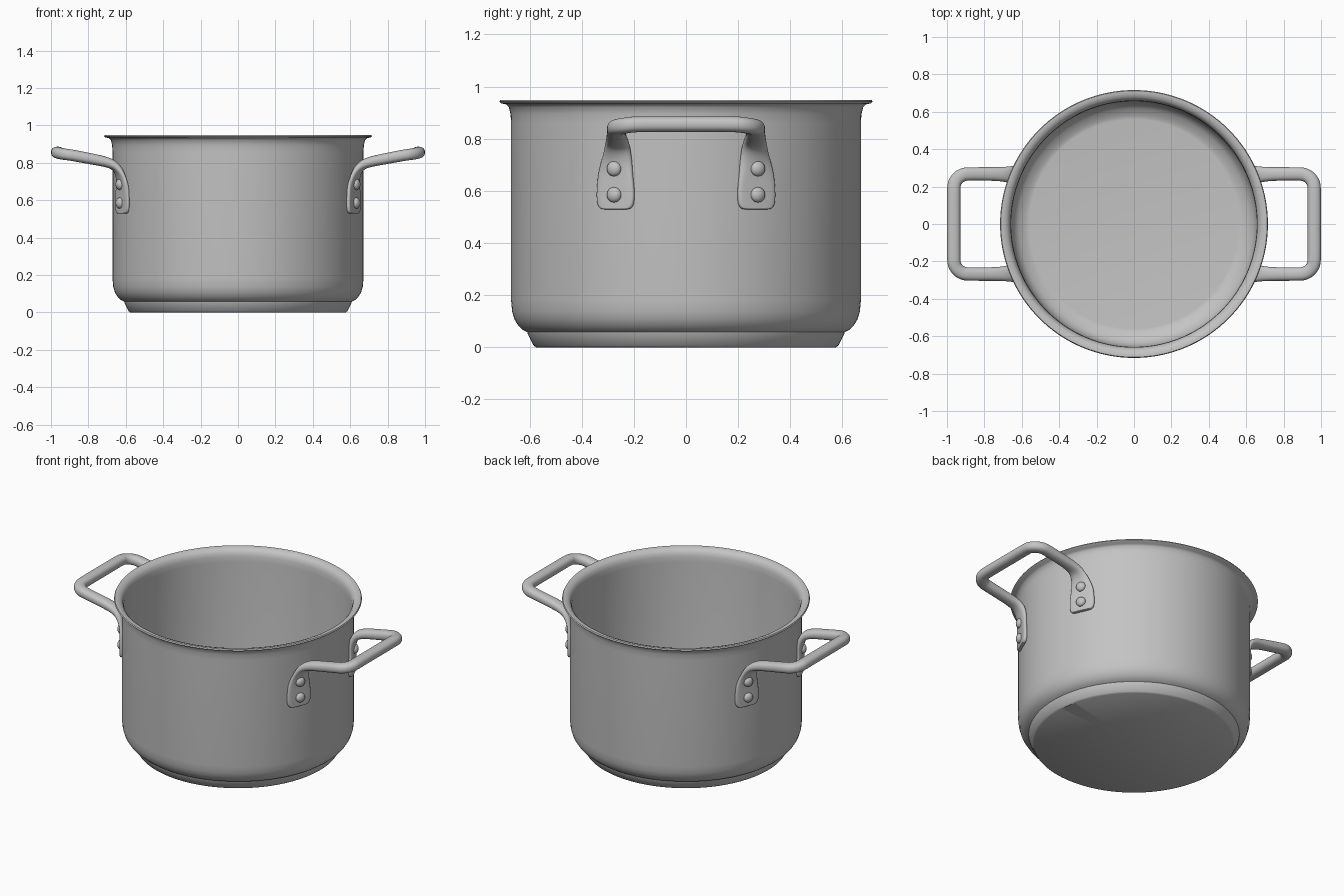
import bpy, bmesh, math
from mathutils import Vector, Matrix

cube = bpy.data.objects.get("Cube")
if cube:
    bpy.data.objects.remove(cube, do_unlink=True)

steel = bpy.data.materials.new("brushed_steel")
steel.use_nodes = True
COLOR = (0.55, 0.55, 0.55, 1)
steel.diffuse_color = COLOR
steel.node_tree.nodes["Principled BSDF"].inputs["Base Color"].default_value = COLOR


def make_object(name, bm):
    bmesh.ops.recalc_face_normals(bm, faces=bm.faces)
    mesh = bpy.data.meshes.new(name)
    bm.to_mesh(mesh)
    bm.free()
    mesh.materials.append(steel)
    obj = bpy.data.objects.new(name, mesh)
    bpy.context.collection.objects.link(obj)
    return obj


def smooth(obj, degrees):
    bpy.ops.object.select_all(action='DESELECT')
    obj.select_set(True)
    bpy.context.view_layer.objects.active = obj
    bpy.ops.object.shade_smooth_by_angle(angle=math.radians(degrees))


def mirror(obj, merge):
    mod = obj.modifiers.new("mirror", 'MIRROR')
    mod.use_axis = (True, True, False)
    mod.use_mirror_merge = merge
    mod.merge_threshold = 0.0005


def lathe(bm, profile, steps):
    """Spin a (radius, height) profile about z."""
    verts = [bm.verts.new((r, 0, z)) for r, z in profile]
    edges = [bm.edges.new(pair) for pair in zip(verts, verts[1:])]
    bmesh.ops.spin(bm, geom=verts + edges, cent=(0, 0, 0), axis=(0, 0, 1),
                   angle=math.tau, steps=steps, use_duplicate=False)
    bmesh.ops.remove_doubles(bm, verts=bm.verts, dist=0.0002)


# Pot: base disc, rounded shoulder, wall, flared lip and inside
outside = [(0, 0), (0.575, 0), (0.585, 0.007), (0.607, 0.05), (0.609, 0.058),
           (0.625, 0.066), (0.643, 0.083), (0.658, 0.107), (0.667, 0.137),
           (0.671, 0.18), (0.671, 0.86), (0.673, 0.895), (0.68, 0.922),
           (0.69, 0.932), (0.71, 0.936), (0.716, 0.942), (0.712, 0.949)]
inside = [(0.698, 0.949), (0.679, 0.942), (0.666, 0.928), (0.659, 0.905),
          (0.657, 0.87), (0.657, 0.18), (0.653, 0.145), (0.64, 0.112),
          (0.617, 0.086), (0.59, 0.074), (0.575, 0.066), (0.56, 0.064), (0, 0.064)]
bm = bmesh.new()
lathe(bm, outside + inside, 128)
pot = make_object("pot_body", bm)
smooth(pot, 35)

# Handle quarter: centre x, y, z, width, thickness, yaw of the cross-section
YAW = 23.8
path = [(0.618, 0.27, z, w, 0.028, YAW) for z, w in
        ((0.528, 0.10), (0.533, 0.132), (0.548, 0.154), (0.58, 0.16),
         (0.62, 0.156), (0.67, 0.144))]
path += [(0.624, 0.264, 0.715, 0.125, 0.034, 20),
         (0.637, 0.262, 0.758, 0.105, 0.044, 14),
         (0.663, 0.264, 0.79, 0.09, 0.053, 7),
         (0.71, 0.267, 0.807, 0.076, 0.058, 0),
         (0.80, 0.268, 0.824, 0.072, 0.06, 0)]
BEND = 0.075
for i in range(7):
    a = math.radians(15 * i)
    x = 0.964 - BEND + BEND * math.sin(a)
    y = 0.268 - BEND + BEND * math.cos(a)
    path.append((x, y, 0.841 + 0.015 * i / 6, 0.073, 0.062, -15 * i))
path += [(0.964, y, 0.856, 0.073, 0.062, -90) for y in (0.1, 0)]

SIDES = 16
bm = bmesh.new()
rings = []
for i, (x, y, z, w, t, yaw) in enumerate(path):
    ahead = Vector(path[min(i + 1, len(path) - 1)][:3])
    behind = Vector(path[max(i - 1, 0)][:3])
    tangent = (ahead - behind).normalized()
    a = math.radians(yaw)
    side = Vector((-math.sin(a), math.cos(a), 0))
    side = (side - tangent * side.dot(tangent)).normalized()
    normal = tangent.cross(side)
    power = 0.5 if z < 0.7 else 0.85    # boxy plate, rounder bar
    ring = []
    for k in range(SIDES):
        c, s = math.cos(math.tau * k / SIDES), math.sin(math.tau * k / SIDES)
        u = math.copysign(abs(c) ** power, c) * w / 2
        v = math.copysign(abs(s) ** power, s) * t / 2
        ring.append(bm.verts.new(Vector((x, y, z)) + side * u + normal * v))
    rings.append(ring)
bm.faces.new(rings[0])
for lower, upper in zip(rings, rings[1:]):
    for k in range(SIDES):
        n = (k + 1) % SIDES
        bm.faces.new((lower[k], lower[n], upper[n], upper[k]))
for v in rings[-1]:
    v.co.y = 0
handles = make_object("side_handles", bm)
smooth(handles, 60)
mirror(handles, True)
subsurf = handles.modifiers.new("rounding", 'SUBSURF')
subsurf.levels = subsurf.render_levels = 2

# Rivets: two domed heads on every handle plate
dome = [(0.029, -0.012), (0.029, 0.008), (0.026, 0.015), (0.018, 0.021),
        (0.009, 0.024), (0, 0.025)]
for name, z in (("upper_rivets", 0.685), ("lower_rivets", 0.585)):
    bm = bmesh.new()
    lathe(bm, dome, 24)
    place = (Matrix.Translation((0.628, 0.274, z))
             @ Matrix.Rotation(math.radians(YAW), 4, 'Z')
             @ Matrix.Rotation(math.radians(90), 4, 'Y'))
    bmesh.ops.transform(bm, matrix=place, verts=bm.verts)
    rivets = make_object(name, bm)
    smooth(rivets, 40)
    mirror(rivets, False)
